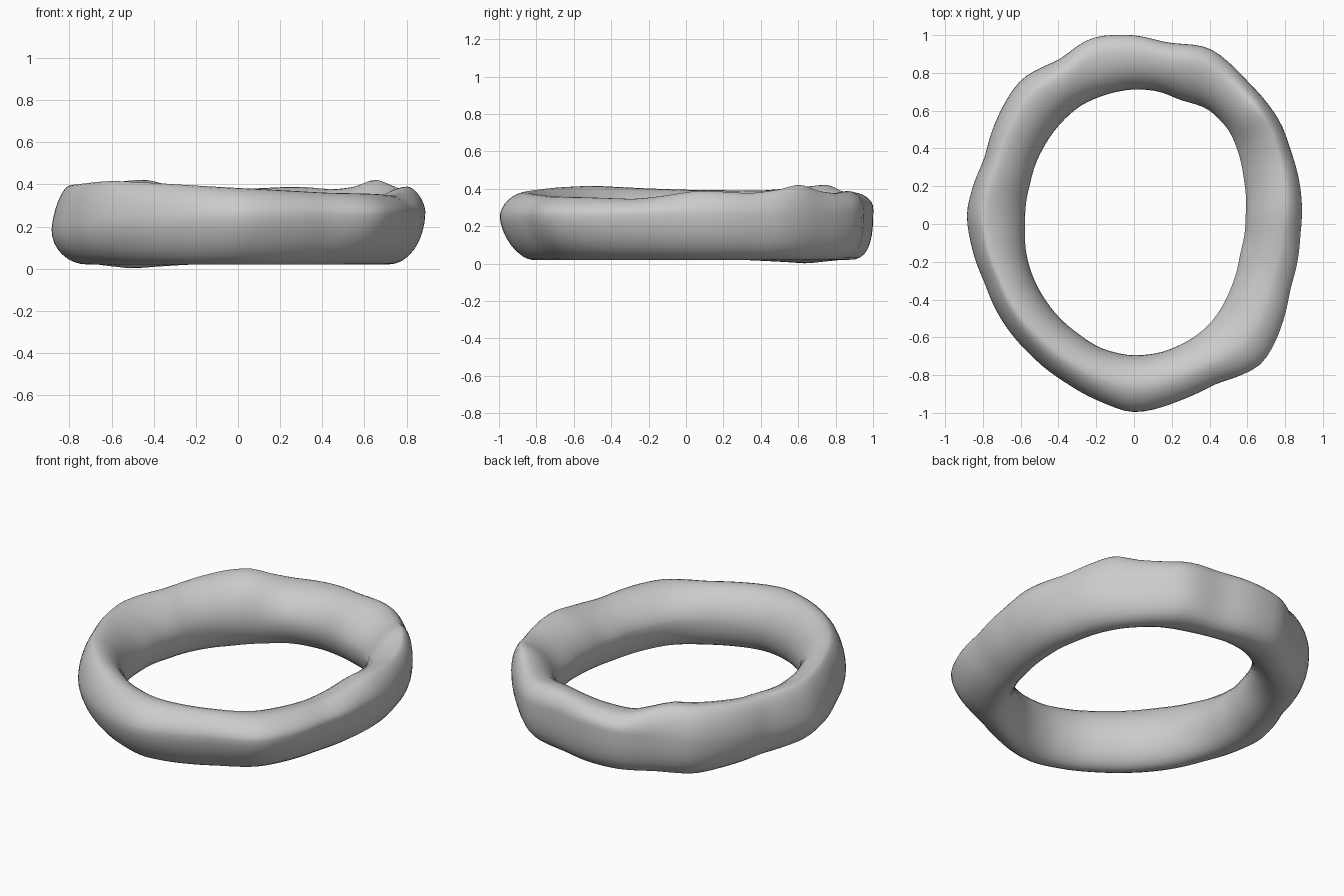
import bpy, bmesh
from math import atan2, hypot, degrees, cos, sin, pi

if "Cube" in bpy.data.objects:
    bpy.data.objects.remove(bpy.data.objects["Cube"])

STATIONS, SIDES = 120, 32

# Outlines seen from above (x, y)
outer_pts = [(.887, 0), (.825, .40), (.78, .53), (.60, .755), (.40, .935), (.18, .955), (0, 1.0),
             (-.23, .987), (-.39, .87), (-.595, .77), (-.655, .69), (-.715, .58), (-.79, .345),
             (-.887, .05), (-.87, -.07), (-.79, -.31), (-.72, -.475), (-.55, -.69), (-.36, -.84),
             (-.14, -.955), (-.02, -1.0), (.095, -.985), (.24, -.935), (.43, -.845), (.67, -.75),
             (.735, -.65), (.825, -.345), (.88, -.05)]
inner_pts = [(.59, .05), (.58, .24), (.545, .40), (.50, .50), (.39, .61), (.24, .655), (.14, .70),
             (0, .713), (-.13, .69), (-.285, .625), (-.39, .53), (-.47, .42), (-.55, .21),
             (-.575, 0), (-.54, -.265), (-.47, -.40), (-.295, -.58), (-.18, -.655), (-.02, -.695),
             (.14, -.68), (.30, -.61), (.40, -.53), (.51, -.345), (.56, -.16)]

# Profiles around the ring (angle in degrees, value)
top_z = [(5, .392), (25, .375), (36, .40), (43, .43), (51, .39), (60, .375), (72, .39), (90, .377),
         (105, .365), (120, .425), (133, .41), (150, .39), (180, .395), (195, .402), (220, .417),
         (240, .407), (270, .383), (300, .36), (320, .355), (340, .345), (350, .36)]
bulge_z = [(0, .27), (45, .25), (80, .29), (100, .29), (135, .22), (180, .18), (225, .21),
           (270, .25), (315, .26)]
bottom_z = [(0, .02), (105, .02), (120, .008), (128, 0), (136, .008), (155, .02)]
# Where the top and bottom crests sit across the rim (0 = middle, 1 = outer edge)
crest = [(0, .4), (35, .55), (60, .4), (90, .35), (135, .35), (165, .5), (180, .45), (225, .25),
         (270, .05), (315, .2)]
keel = [(0, -.2), (45, -.05), (90, .05), (135, 0), (180, -.1), (225, -.15), (270, -.15), (315, -.3)]
# Roundness of the lower and upper outer quarters and of the upper inner quarter
low_pow = [(0, 1.9), (50, 2.2), (80, 2.8), (105, 2.7), (140, 2.1), (180, 2.0), (225, 1.8),
           (270, 1.6), (315, 1.7)]
up_pow = [(0, 1.7), (90, 2.2), (180, 1.5), (270, 1.9)]
in_pow = [(0, 1.7), (35, 1.4), (60, 1.7), (90, 1.9), (130, 1.9), (170, 1.7), (270, 1.9), (315, 1.7)]


def polar(points):
    return [(degrees(atan2(y, x)) % 360, hypot(x, y)) for x, y in points]


def around(table, blur=1):
    """Sample a periodic table at every station and soften it."""
    t = sorted(table)
    t = [(t[-1][0] - 360, t[-1][1])] + t + [(t[0][0] + 360, t[0][1])]
    vals = []
    for i in range(STATIONS):
        a = 360 * i / STATIONS
        for (a0, v0), (a1, v1) in zip(t, t[1:]):
            if a0 <= a <= a1:
                vals.append(v0 + (v1 - v0) * (a - a0) / max(a1 - a0, 1e-6))
                break
    for _ in range(blur):
        vals = [(vals[i - 1] + 2 * v + vals[(i + 1) % STATIONS]) / 4 for i, v in enumerate(vals)]
    return vals


def spow(v, n):
    return (1 if v >= 0 else -1) * abs(v) ** (2 / n)


R, r = around(polar(outer_pts)), around(polar(inner_pts))
zt, zb = around(top_z), around(bottom_z)
zm, cr, ke, lo, up, inn = (around(t, 6) for t in (bulge_z, crest, keel, low_pow, up_pow, in_pow))

# Lumpy ring: rounded cross-sections swept around the outline
bm = bmesh.new()
rings = []
for i in range(STATIONS):
    a = 2 * pi * i / STATIONS
    half = (R[i] - r[i]) / 2
    ring = []
    for k in range(SIDES):
        p = 2 * pi * k / SIDES
        c, s = cos(p), sin(p)
        if abs(c) < 1e-6:
            c = 0
        if s >= 0:
            n, shift, height = (up[i] if c >= 0 else inn[i]), cr[i], zt[i]
        else:
            n, shift, height = (lo[i] if c >= 0 else 1.95), ke[i], zb[i]
        mid = (R[i] + r[i]) / 2 + half * shift
        rad = mid + (R[i] - mid if c >= 0 else mid - r[i]) * spow(c, n)
        z0 = .2 + (zm[i] - .2) * (c + 1) / 2
        z = z0 + abs(spow(s, n)) * (height - z0)
        ring.append(bm.verts.new((rad * cos(a), rad * sin(a), z)))
    rings.append(ring)
for i in range(STATIONS):
    A, B = rings[i], rings[(i + 1) % STATIONS]
    for k in range(SIDES):
        j = (k + 1) % SIDES
        bm.faces.new((A[k], B[k], B[j], A[j]))
bmesh.ops.recalc_face_normals(bm, faces=bm.faces)
for f in bm.faces:
    f.smooth = True
mesh = bpy.data.meshes.new("lumpy_ring")
bm.to_mesh(mesh)
bm.free()
bpy.context.collection.objects.link(bpy.data.objects.new("lumpy_ring", mesh))
